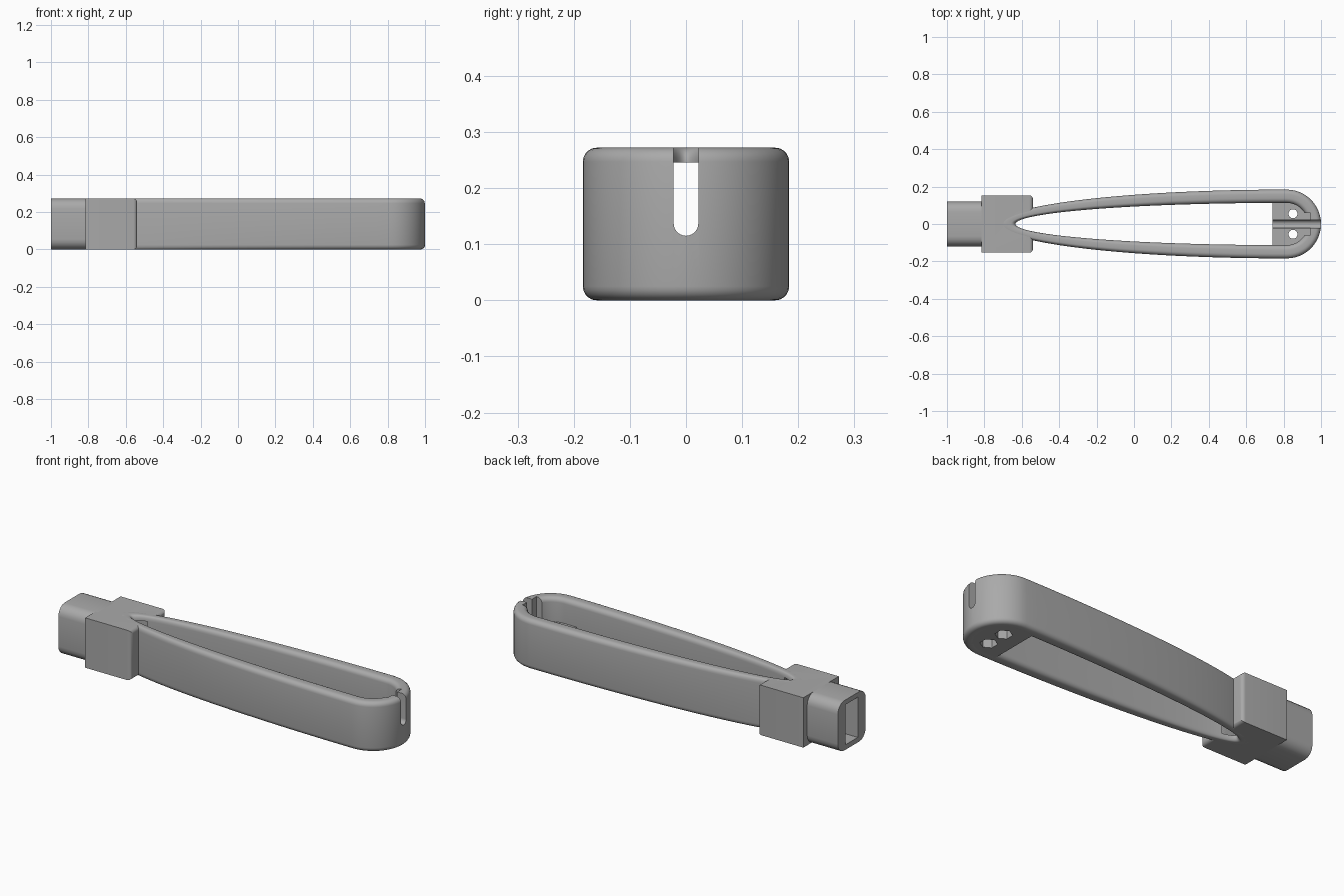
import bpy, bmesh
from math import pi, sin, cos, radians
from mathutils import Vector

if "Cube" in bpy.data.objects:
    bpy.data.objects.remove(bpy.data.objects["Cube"])

H = 0.272            # overall height
CX, R_OUT, R_IN = 0.816, 0.184, 0.113   # rounded end of the loop
A_OUT, A_IN = 1.54, 1.45                # length of the tapering arms

grey = bpy.data.materials.new("grey plastic")
grey.use_nodes = True
grey.diffuse_color = (0.4, 0.4, 0.4, 1)
grey.node_tree.nodes["Principled BSDF"].inputs["Base Color"].default_value = (0.4, 0.4, 0.4, 1)


def finish(name, bm):
    bmesh.ops.recalc_face_normals(bm, faces=bm.faces)
    me = bpy.data.meshes.new(name)
    bm.to_mesh(me)
    bm.free()
    me.materials.append(grey)
    ob = bpy.data.objects.new(name, me)
    bpy.context.collection.objects.link(ob)
    return ob


def prism(name, pts, lo, hi, axis="z", rounding=None, radius=0.02):
    """Extrude a 2D outline along z (xy outline) or x (yz outline)."""
    bm = bmesh.new()
    place = (lambda p, h: (p[0], p[1], h)) if axis == "z" else (lambda p, h: (h, p[0], p[1]))
    face = bm.faces.new([bm.verts.new(place(p, lo)) for p in pts])
    out = bmesh.ops.extrude_face_region(bm, geom=[face])
    step = Vector(place((0, 0), hi - lo))
    bmesh.ops.translate(bm, vec=step, verts=[v for v in out["geom"] if isinstance(v, bmesh.types.BMVert)])
    if rounding:
        edges = [e for e in bm.edges if rounding(*[v.co for v in e.verts])]
        bmesh.ops.bevel(bm, geom=edges, offset=radius, segments=5, profile=0.5, affect="EDGES")
    return finish(name, bm)


def rect(x0, x1, y0, y1):
    return [(x0, y0), (x1, y0), (x1, y1), (x0, y1)]


def circle(cx, cy, r, n, start=0.0):
    return [(cx + r * cos(start + 2 * pi * i / n), cy + r * sin(start + 2 * pi * i / n)) for i in range(n)]


def loop_path(a, r):
    """Half ellipse arms joined to a half circle, as a closed outline."""
    arm = [(CX + a * cos(t), r * sin(t)) for t in (pi - pi / 2 * i / 32 for i in range(33))]
    end = [(CX + r * cos(t), r * sin(t)) for t in (pi / 2 - pi / 2 * i / 12 for i in range(1, 13))]
    half = arm + end
    return half + [(x, -y) for x, y in reversed(half[1:-1])]


def loop_band():
    """Sweep a rounded section between the inner and outer outlines."""
    rad, rings = 0.025, []
    bm = bmesh.new()
    for o, i in zip(loop_path(A_OUT, R_OUT), loop_path(A_IN, R_IN)):
        o, i = Vector((*o, 0)), Vector((*i, 0))
        width = (o - i).length
        ring = []
        for k, (u, z) in enumerate([(width - rad, H - rad), (rad, H - rad), (rad, rad), (width - rad, rad)]):
            for s in range(6):
                t = k * pi / 2 + pi / 2 * s / 5
                p = i + (o - i) * ((u + rad * cos(t)) / width)
                ring.append(bm.verts.new((p.x, p.y, z + rad * sin(t))))
        rings.append(ring)
    for a, b in zip(rings, rings[1:] + rings[:1]):
        for j in range(len(a)):
            k = (j + 1) % len(a)
            bm.faces.new((a[j], a[k], b[k], b[j]))
    return finish("loop_band", bm)


def cut(ob, cutters):
    for c in cutters:
        mod = ob.modifiers.new("cut", "BOOLEAN")
        mod.operation, mod.solver, mod.object = "DIFFERENCE", "EXACT", c
        bpy.context.view_layer.objects.active = ob
        bpy.ops.object.modifier_apply(modifier=mod.name)


# Solid parts
band = loop_band()
collar = prism("collar", rect(-0.815, -0.54, -0.153, 0.153), 0, H,
               rounding=lambda a, b: a.x > -0.6 and b.x > -0.6)
plug = prism("plug", rect(-0.12, 0.12, 0, H), -1, -0.8, "x",
             rounding=lambda a, b: abs(a.x - b.x) > 0.1, radius=0.055)
mid = (R_OUT + R_IN) / 2
half_round = [(CX + mid * sin(t), -mid * cos(t)) for t in (pi * i / 24 for i in range(25))]
block = prism("end_block", [(0.74, -mid)] + half_round + [(0.74, mid)], 0, 0.14)

# Cutters
channel = prism("channel_cutter", rect(-0.052, 0.052, 0.027, 0.246), -1.1, -0.57, "x")
cavity = prism("cavity_cutter", loop_path((A_OUT + A_IN) / 2, mid), -0.1, 0.4)
slot_outline = [(0.022 * cos(t), 0.137 + 0.022 * sin(t)) for t in (pi + pi * i / 12 for i in range(13))]
slot = prism("slot_cutter", slot_outline + [(0.022, 0.4), (-0.022, 0.4)], 0.7, 1.1, "x")
pocket = prism("pocket_cutter", rect(0.86, 0.945, -0.06, 0.06), 0.14, 0.4)
holes = []
for side in (-1, 1):
    holes.append(prism("screw_cutter", circle(0.85, side * 0.055, 0.024, 24), -0.1, 0.4))
    holes.append(prism("nut_cutter", circle(0.85, side * 0.055, 0.043, 6, pi / 6), -0.1, 0.05))

cut(band, [channel, slot, pocket])
cut(collar, [cavity, channel])
cut(plug, [channel])
cut(block, [slot] + holes)
for c in [channel, cavity, slot, pocket] + holes:
    bpy.data.objects.remove(c)

# Smooth shading with sharp edges kept
bpy.ops.object.select_all(action="DESELECT")
for ob in (band, collar, plug, block):
    ob.select_set(True)
bpy.context.view_layer.objects.active = band
bpy.ops.object.shade_smooth_by_angle(angle=radians(35))
